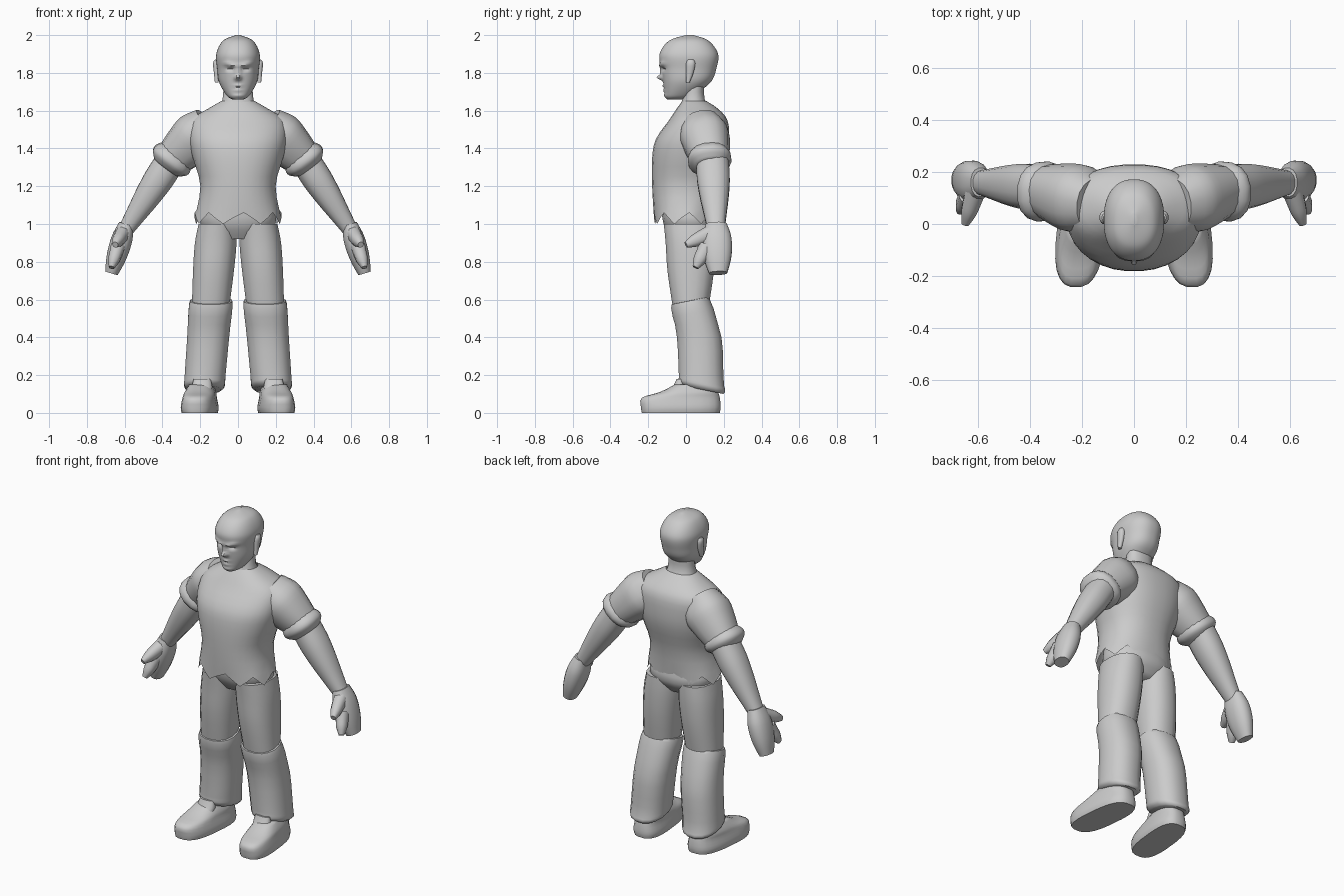
import bpy, bmesh, math
from mathutils import Vector

cube = bpy.data.objects.get("Cube")
if cube:
    bpy.data.objects.remove(cube, do_unlink=True)

plain_grey = bpy.data.materials.new("plain grey")
plain_grey.use_nodes = True
plain_grey.diffuse_color = (.6, .6, .6, 1)
shader = plain_grey.node_tree.nodes["Principled BSDF"]
shader.inputs["Base Color"].default_value = plain_grey.diffuse_color

X, Y = Vector((1, 0, 0)), Vector((0, 1, 0))


def spline(rows, steps):
    """Catmull-Rom interpolation through rows of equal length."""
    smooth = []
    for i in range(len(rows) - 1):
        before, start = rows[max(i - 1, 0)], rows[i]
        end, after = rows[i + 1], rows[min(i + 2, len(rows) - 1)]
        for step in range(steps):
            t = step / steps
            smooth.append([b + t * (c - a + t * (2 * a - 5 * b + 4 * c - d
                           + t * (3 * (b - c) + d - a))) / 2
                           for a, b, c, d in zip(before, start, end, after)])
    return smooth + [list(rows[-1])]


def rounded(value, power):
    """Super-ellipse form of a sine or cosine."""
    return math.copysign(abs(value) ** (2 / power), value)


def loft(name, rows, u=X, v=Y, sides=16, steps=3, power=2.3,
         mirror=False, caps=True, deform=None):
    """Skin super-ellipse rings; each row is centre x, y, z and the half sizes along u and v."""
    bm = bmesh.new()
    rings = []
    for x, y, z, half_u, half_v in spline(rows, steps):
        ring = []
        for k in range(sides):
            angle = math.tau * (k + .5) / sides
            point = Vector((x, y, z))
            point += u * half_u * rounded(math.cos(angle), power)
            point += v * half_v * rounded(math.sin(angle), power)
            if deform:
                deform(point, k)
            ring.append(bm.verts.new(point))
        rings.append(ring)
    for lower, upper in zip(rings, rings[1:]):
        for k in range(sides):
            following = (k + 1) % sides
            bm.faces.new((lower[k], lower[following], upper[following], upper[k]))
    if caps:
        bm.faces.new(rings[0])
        bm.faces.new(rings[-1])
    bmesh.ops.recalc_face_normals(bm, faces=bm.faces)
    mesh = bpy.data.meshes.new(name)
    bm.to_mesh(mesh)
    bm.free()
    mesh.materials.append(plain_grey)
    part = bpy.data.objects.new(name, mesh)
    bpy.context.collection.objects.link(part)
    bpy.ops.object.select_all(action='DESELECT')
    part.select_set(True)
    bpy.context.view_layer.objects.active = part
    bpy.ops.object.shade_smooth_by_angle(angle=math.radians(50))
    if mirror:
        part.modifiers.new("Mirror", 'MIRROR').use_mirror_merge = False


def upright(name, rows, x=0, lean=0, **options):
    """Level rings; each row is height, half width, front y and back y."""
    loft(name, [(x + lean * z, (front + back) / 2, z, width, (back - front) / 2)
                for z, width, front, back in rows], mirror=x > 0, **options)


def limb(name, start, end, radii, depth=1.1, **options):
    """Mirrored straight limb with radii evenly spaced along it."""
    start, end = Vector(start), Vector(end)
    v = X.cross(end - start).normalized()
    u = v.cross(end - start).normalized()
    rows = []
    for i, radius in enumerate(radii):
        centre = start.lerp(end, i / (len(radii) - 1))
        rows.append((*centre, radius, radius * depth))
    loft(name, rows, u, v, mirror=True, **options)


# Bumps of the face: x, z, spread in x, spread in z, depth
NOSE_TIP = (0, 1.775, .014, .013, .04)
NOSE_BRIDGE = (0, 1.81, .01, .03, .02)
INNER_BROW = (.03, 1.84, .02, .01, .013)
OUTER_BROW = (.06, 1.85, .02, .01, .01)
EYE_SOCKET = (.04, 1.82, .02, .01, -.015)
UPPER_LIP = (0, 1.73, .02, .007, .01)
MOUTH_LINE = (0, 1.718, .03, .004, -.007)
LOWER_LIP = (0, 1.707, .02, .007, .01)
CHIN = (0, 1.68, .03, .01, .007)
FACE = (NOSE_TIP, NOSE_BRIDGE, INNER_BROW, OUTER_BROW, EYE_SOCKET,
        UPPER_LIP, MOUTH_LINE, LOWER_LIP, CHIN)


def sculpt_face(point, k):
    if point.y < -.03:
        point.y -= sum(
            depth * math.exp(-((abs(point.x) - x) / wide) ** 2 - ((point.z - z) / tall) ** 2)
            for x, z, wide, tall, depth in FACE)


# Head, ears and neck
upright("head", [(1.66, .03, -.1, 0), (1.68, .06, -.11, .04), (1.75, .1, -.12, .13),
                 (1.82, .11, -.13, .16), (1.9, .115, -.14, .17), (1.97, .08, -.09, .12),
                 (2, .01, 0, .04)], sides=64, steps=8, deform=sculpt_face)
upright("ear", [(1.75, .01, 0, .02), (1.8, .015, 0, .04),
                (1.85, .02, 0, .05), (1.87, .01, .01, .04)], x=.113, sides=12)
upright("neck", [(1.57, .12, -.05, .16), (1.66, .083, -.02, .1), (1.77, .08, 0, .1)])


# Shirt with a ragged hem
def ragged_hem(point, k):
    if point.z < 1.031:
        point.z += .03 * math.cos(k * math.pi / 2)


upright("shirt", [(1.03, .23, -.17, .16), (1.2, .2, -.18, .18), (1.35, .24, -.18, .22),
                  (1.45, .26, -.16, .23), (1.55, .25, -.09, .22), (1.61, .16, -.05, .17),
                  (1.65, .09, -.02, .11)], sides=32, caps=False, deform=ragged_hem)

# Arms with short sleeves and rolled cuffs
limb("sleeve", (.15, .08, 1.53), (.34, .13, 1.35), (.1, .13, .12, .1), depth=1)
limb("rolled_cuff", (.32, .12, 1.38), (.38, .13, 1.3), (.09, .113, .113, .08), depth=1)
limb("forearm", (.36, .14, 1.33), (.6, .16, .96), (.08, .08, .07, .055, .04))

# Hands with separate thumb and forefinger
limb("hand", (.59, .16, 1), (.67, .17, .74), (.04, .055, .057, .05, .035), depth=1.4)
limb("thumb", (.61, .13, .95), (.65, 0, .89), (.04, .036, .03, .015), sides=10)
limb("forefinger", (.635, .11, .88), (.67, .05, .77), (.04, .035, .03, .015), sides=10)

# Trousers: hips, thighs and baggy lower legs
upright("hips", [(1.1, .19, -.13, .15), (1, .2, -.12, .165), (.92, .12, -.07, .11)], sides=24)
upright("thigh", [(1, .1, -.12, .16), (.9, .112, -.11, .16),
                  (.75, .11, -.1, .15), (.55, .1, -.07, .12)], x=.19, lean=-.08)


def slant_seams(point, k):
    # The knee seam rises to the back and the trouser bottom drops
    slope = .2 if point.z > .5 else -.2 if point.z < .18 else 0
    point.z += slope * (point.y - .05)


upright("lower_leg", [(.6, .1, -.07, .12), (.58, .117, -.08, .13), (.4, .113, -.05, .19),
                      (.2, .11, -.04, .2), (.15, .108, -.04, .21), (.13, .09, -.02, .2)],
        x=.19, lean=-.08, deform=slant_seams)


# Shoes with the toes turned outwards
def turn_out(point, k):
    point.x -= point.y / 10


upright("shoe", [(0, .09, -.235, .18), (.03, .095, -.24, .185), (.08, .085, -.235, .18),
                 (.11, .08, -.14, .17), (.15, .06, -.06, .15)],
        x=.2, sides=24, power=2.8, deform=turn_out)
upright("shoe_tongue", [(.1, .05, -.1, 0), (.14, .055, -.07, 0), (.18, .045, -.05, -.01)], x=.19)
